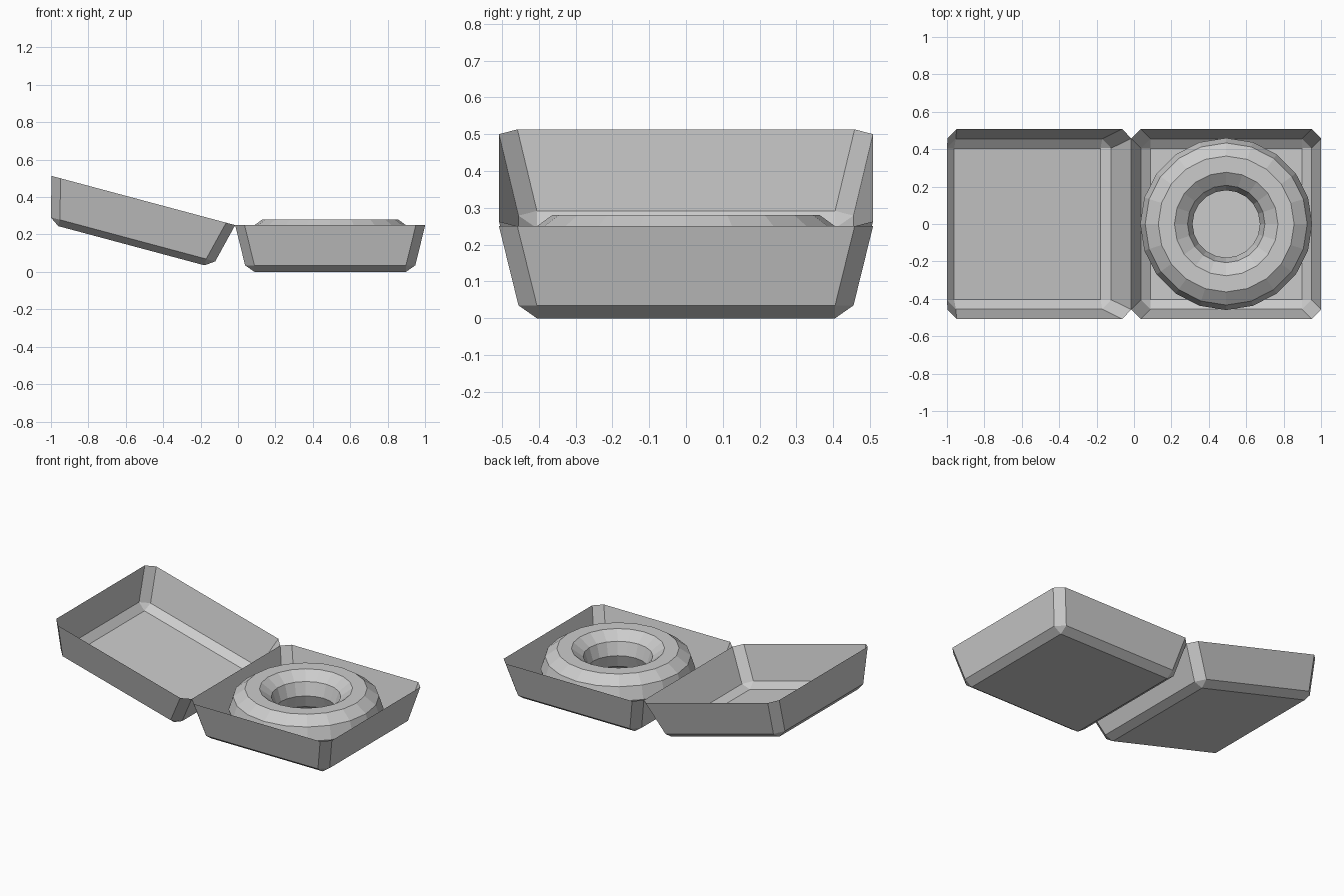
import bpy, bmesh, math

if "Cube" in bpy.data.objects:
    bpy.data.objects.remove(bpy.data.objects["Cube"], do_unlink=True)

HINGE = (-0.015, 0, 0.25)
RIM, WAIST, FLOOR = 0.508, 0.455, 0.405   # half widths, top to bottom
CHAMFER = 0.05

grey = bpy.data.materials.new("plain grey")
grey.use_nodes = True
colour = (0.6, 0.6, 0.6, 1)
grey.diffuse_color = colour
grey.node_tree.nodes["Principled BSDF"].inputs["Base Color"].default_value = colour


def finish(bm, name, location, tilt=0):
    bmesh.ops.recalc_face_normals(bm, faces=bm.faces)
    mesh = bpy.data.meshes.new(name)
    bm.to_mesh(mesh)
    bm.free()
    mesh.materials.append(grey)
    ob = bpy.data.objects.new(name, mesh)
    ob.location = location
    ob.rotation_euler = (0, tilt, 0)
    bpy.context.collection.objects.link(ob)
    return ob


def octagon(bm, cx, half, z):
    """Square ring with chamfered corners, counter-clockwise."""
    a, b = half, half - CHAMFER
    pts = [(a, -b), (a, b), (b, a), (-b, a), (-a, b), (-a, -b), (-b, -a), (b, -a)]
    return [bm.verts.new((cx + x, y, z)) for x, y in pts]


def tray(name, side, tilt):
    """Open thin-walled tray whose rim edge lies on the hinge line."""
    bm = bmesh.new()
    cx = side * RIM
    rim = octagon(bm, cx, RIM, 0)
    waist = octagon(bm, cx, WAIST, -0.215)
    base = [bm.verts.new((cx + x * FLOOR, y * FLOOR, -0.25))
            for x, y in ((1, -1), (1, 1), (-1, 1), (-1, -1))]
    for i in range(8):                       # walls
        j = (i + 1) % 8
        bm.faces.new((waist[i], waist[j], rim[j], rim[i]))
    for i in range(4):                       # bevel strips and corner triangles
        j = (i + 1) % 4
        bm.faces.new((base[i], base[j], waist[2 * i + 1], waist[2 * i]))
        bm.faces.new((base[j], waist[(2 * i + 2) % 8], waist[2 * i + 1]))
    bm.faces.new(base[::-1])                 # floor
    return finish(bm, name, HINGE, tilt)


def ring(name, location, major, minor, seg, sides):
    bm = bmesh.new()
    loops = []
    for i in range(seg):
        a = 2 * math.pi * i / seg
        loop = []
        for k in range(sides):
            t = 2 * math.pi * k / sides
            r = major + minor * math.cos(t)
            loop.append(bm.verts.new((r * math.cos(a), r * math.sin(a), minor * math.sin(t))))
        loops.append(loop)
    for i in range(seg):
        p, q = loops[i], loops[(i + 1) % seg]
        for k in range(sides):
            m = (k + 1) % sides
            bm.faces.new((p[k], q[k], q[m], p[m]))
    return finish(bm, name, location)


# Box base, raised lid and the ring-shaped filling
tray("box_base", 1, 0)
tray("box_lid", -1, math.radians(15))
ring("ring_filling", (HINGE[0] + RIM, 0, 0.147), 0.32, 0.14, 20, 10)
